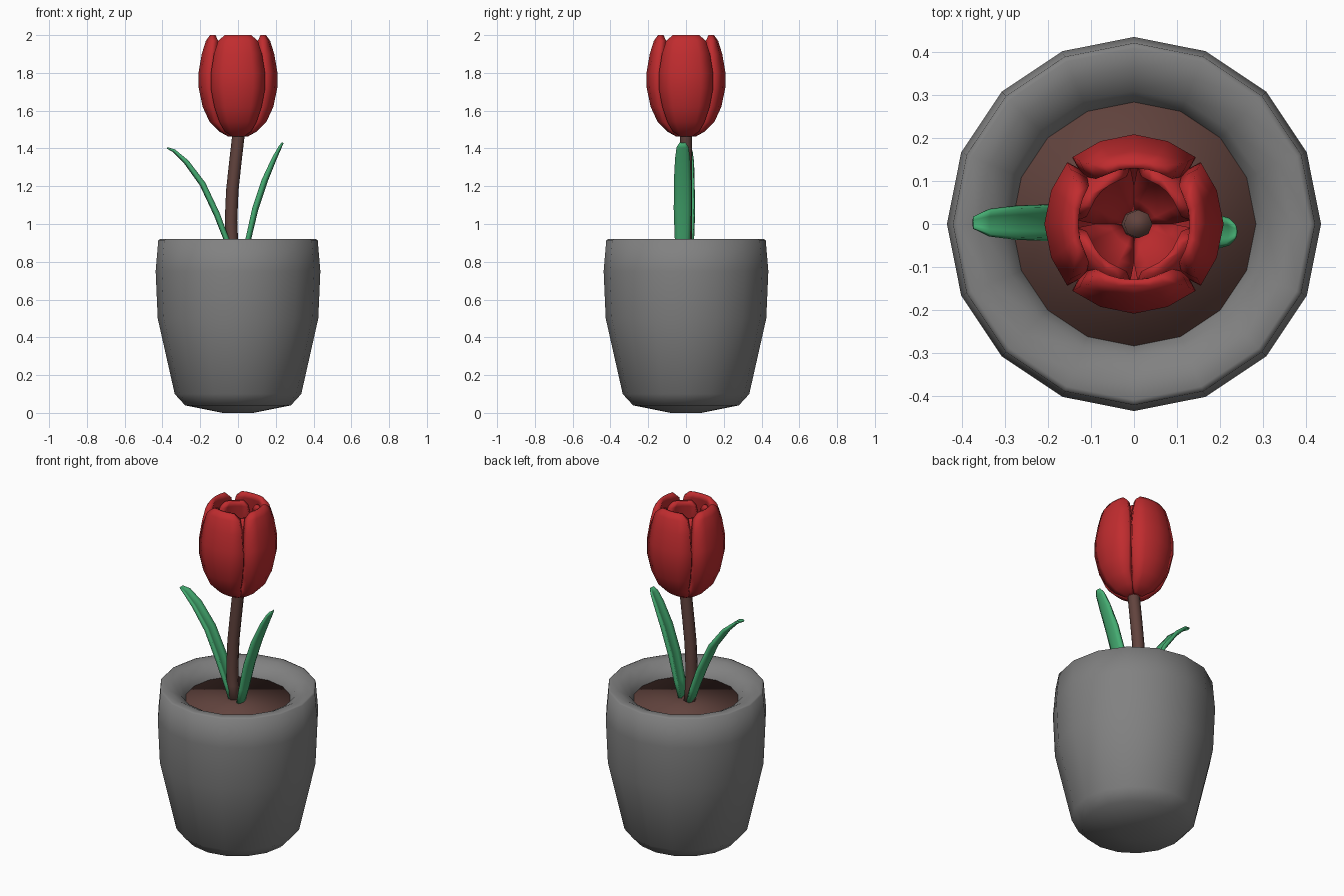
import bpy, bmesh, math
from mathutils import Vector, Matrix


def material(name, rgb):
    m = bpy.data.materials.new(name)
    m.diffuse_color = (*rgb, 1)
    return m


GREY = material("pot grey", (0.22, 0.22, 0.22))
BROWN = material("earth brown", (0.12, 0.056, 0.047))
RED = material("petal red", (0.53, 0.025, 0.028))
GREEN = material("leaf green", (0.06, 0.42, 0.17))


def finish(name, bm, mat):
    bmesh.ops.recalc_face_normals(bm, faces=bm.faces)
    for f in bm.faces:
        f.smooth = True
    me = bpy.data.meshes.new(name)
    bm.to_mesh(me)
    bm.free()
    me.materials.append(mat)
    ob = bpy.data.objects.new(name, me)
    bpy.context.collection.objects.link(ob)
    return ob


def loft(name, rings, mat, closed=True):
    """Skin a list of point rings and cap both ends."""
    bm = bmesh.new()
    rows = [[bm.verts.new(p) for p in r] for r in rings]
    n = len(rows[0])
    for a, b in zip(rows, rows[1:]):
        for i in range(n):
            j = (i + 1) % n
            bm.faces.new((a[i], a[j], b[j], b[i]))
    bm.faces.new(rows[0])
    bm.faces.new(rows[-1])
    return finish(name, bm, mat)


def circle(r, z, n=16, x=0, y=0):
    return [(x + r * math.cos(2 * math.pi * i / n), y + r * math.sin(2 * math.pi * i / n), z)
            for i in range(n)]


# shared cross-section of blades and petals: (across, inward thickness)
US = (-1, -0.55, 0, 0.55, 1)


def section(half, thick, bend):
    """Closed outline of a curved strip: outer side, then inner side back."""
    outer = [(u * half, -bend * u * u) for u in US]
    inner = [(u * half * 0.85, -thick - bend * u * u * 0.9) for u in reversed(US)]
    return outer + inner


# pot: outer wall, rolled lip and inner slope
pot = [(0.08, 0), (0.28, 0.04), (0.335, 0.10), (0.425, 0.50), (0.436, 0.75), (0.422, 0.915),
       (0.41, 0.92), (0.365, 0.915), (0.31, 0.885), (0.28, 0.835), (0.27, 0.76)]
loft("pot", [circle(r, z) for r, z in pot], GREY)

# soil disc
loft("soil", [circle(0.285, 0.77), circle(0.285, 0.842)], BROWN)

# stem
stem = [(-0.02, 0.80), (-0.033, 0.92), (-0.037, 1.02), (-0.03, 1.18), (-0.015, 1.32),
        (0.0, 1.45), (0.01, 1.53)]
loft("stem", [circle(0.033, z, 8, x) for x, z in stem], BROWN)


# petals: rows of (height, outer radius, half width, thickness, bend)
OUTER = [(1.462, 0.05, 0.03, 0.03, 0.004), (1.49, 0.10, 0.07, 0.04, 0.02),
         (1.54, 0.15, 0.098, 0.045, 0.03), (1.62, 0.187, 0.125, 0.045, 0.045),
         (1.72, 0.208, 0.144, 0.045, 0.053), (1.80, 0.209, 0.143, 0.045, 0.053),
         (1.90, 0.192, 0.127, 0.042, 0.045), (1.97, 0.170, 0.105, 0.038, 0.03),
         (2.0, 0.148, 0.07, 0.018, 0.012)]
INNER = [(1.475, 0.04, 0.02, 0.025, 0.003), (1.50, 0.085, 0.05, 0.035, 0.012),
         (1.56, 0.130, 0.078, 0.04, 0.025), (1.65, 0.160, 0.098, 0.04, 0.03),
         (1.76, 0.172, 0.105, 0.04, 0.032), (1.86, 0.163, 0.095, 0.04, 0.03),
         (1.93, 0.145, 0.078, 0.035, 0.022), (1.96, 0.125, 0.05, 0.018, 0.01)]


def petal(name, rows, angle):
    turn = Matrix.Rotation(angle, 3, 'Z')
    rings = [[turn @ Vector((r + d, t, z)) for t, d in section(w, th, b)]
             for z, r, w, th, b in rows]
    loft(name, rings, RED)


for k in range(4):
    petal(f"outer_petal_{k + 1}", OUTER, k * math.pi / 2)
    petal(f"inner_petal_{k + 1}", INNER, (k + 0.5) * math.pi / 2)


# leaves: rows of (x, z, half width, thickness) swept in the xz plane
def leaf(name, rows, y):
    rings = []
    for i, (x, z, w, th) in enumerate(rows):
        a, b = rows[max(i - 1, 0)], rows[min(i + 1, len(rows) - 1)]
        d = Vector((b[0] - a[0], 0, b[1] - a[1])).normalized()
        side = 1 if rows[-1][0] > 0 else -1
        nrm = Vector((d.z, 0, -d.x)) * side          # points outward and down
        rings.append([Vector((x, y + t, z)) + nrm * (h + th * 0.6)
                      for t, h in section(w, th, 0.012 * w / 0.045)])
    loft(name, rings, GREEN)


leaf("left_leaf", [(-0.03, 0.81, 0.03, 0.018), (-0.065, 0.92, 0.04, 0.02),
                   (-0.115, 1.05, 0.045, 0.022), (-0.19, 1.21, 0.043, 0.022),
                   (-0.275, 1.325, 0.04, 0.018), (-0.34, 1.385, 0.032, 0.01),
                   (-0.375, 1.402, 0.014, 0.006)], 0.003)
leaf("right_leaf", [(0.03, 0.81, 0.03, 0.018), (0.06, 0.93, 0.042, 0.02),
                    (0.095, 1.08, 0.047, 0.022), (0.145, 1.23, 0.046, 0.022),
                    (0.195, 1.345, 0.04, 0.016), (0.225, 1.405, 0.032, 0.01),
                    (0.238, 1.43, 0.016, 0.006)], -0.018)
